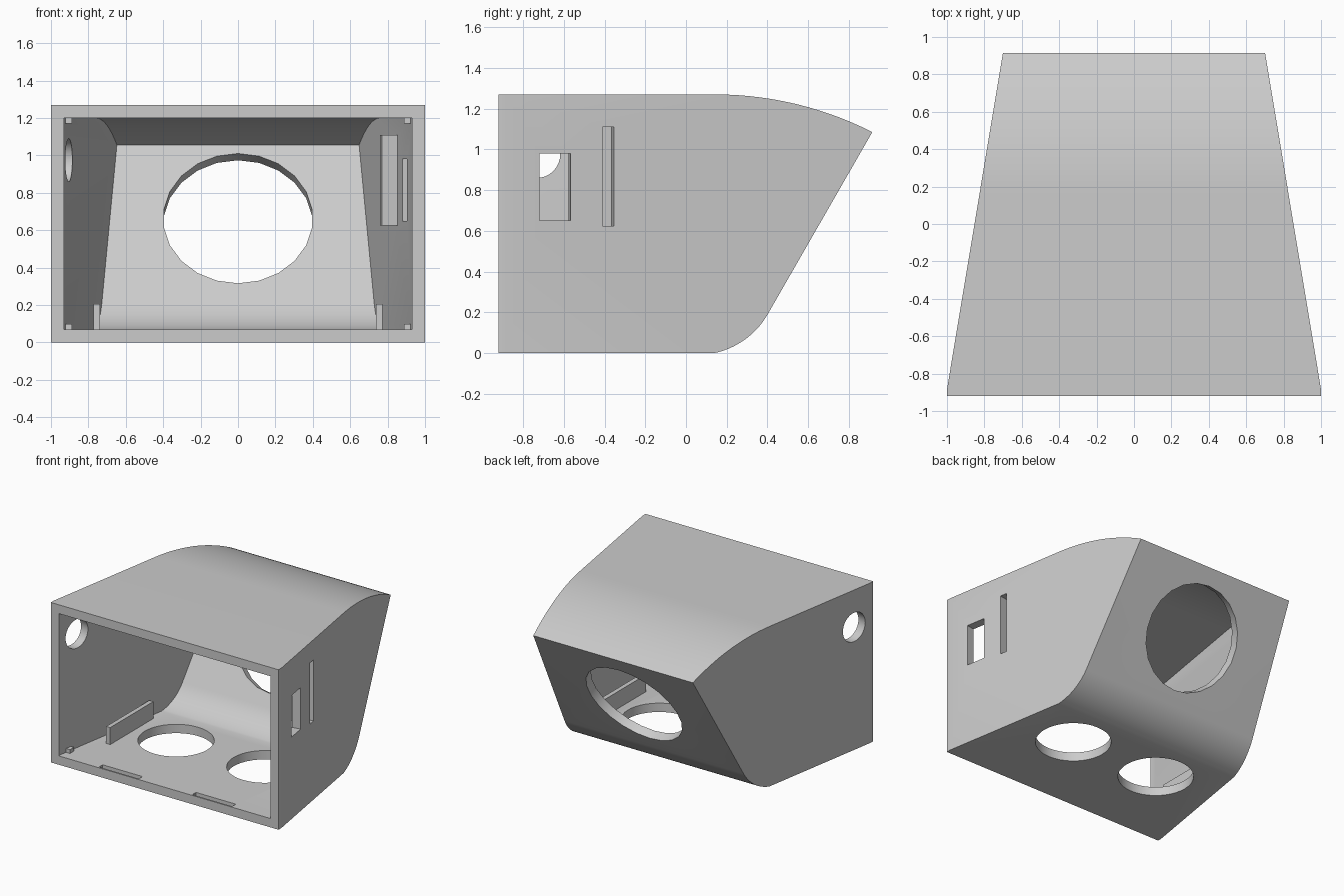
import bpy, bmesh
from math import cos, sin, radians, atan
from mathutils import Vector, Matrix

cube = bpy.data.objects.get("Cube")
if cube:
    bpy.data.objects.remove(cube, do_unlink=True)

WALL = 0.07
FRONT, BACK, KINK = -0.92, 0.92, -0.885
TAPER = 0.3 / (BACK - KINK)
TILT = atan(TAPER)

grey = bpy.data.materials.new("light grey plastic")
grey.use_nodes = True
grey.diffuse_color = (0.6, 0.6, 0.6, 1)
grey.node_tree.nodes["Principled BSDF"].inputs["Base Color"].default_value = (0.6, 0.6, 0.6, 1)


def half_width(y):
    return 1 - TAPER * max(0, y - KINK)


def finish(name, bm):
    bmesh.ops.recalc_face_normals(bm, faces=bm.faces[:])
    mesh = bpy.data.meshes.new(name)
    bm.to_mesh(mesh)
    bm.free()
    mesh.materials.append(grey)
    obj = bpy.data.objects.new(name, mesh)
    bpy.context.collection.objects.link(obj)
    return obj


def arc(y, z, radius, start, end, steps=14):
    angles = [radians(start + (end - start) * i / steps) for i in range(steps + 1)]
    return [(y + radius * cos(a), z + radius * sin(a)) for a in angles]


def tapered_prism(name, profile, inset):
    # Side profile across the width, then narrowed toward the back
    bm = bmesh.new()
    face = bm.faces.new([bm.verts.new((-1, y, z)) for y, z in profile])
    moved = bmesh.ops.extrude_face_region(bm, geom=[face])["geom"]
    for v in moved:
        if isinstance(v, bmesh.types.BMVert):
            v.co.x = 1
    bmesh.ops.bisect_plane(bm, geom=bm.verts[:] + bm.edges[:] + bm.faces[:],
                           plane_co=(0, KINK, 0), plane_no=(0, 1, 0))
    for v in bm.verts:
        v.co.x *= half_width(v.co.y) - inset
    return finish(name, bm)


def box(name, center, size, turn=0):
    bm = bmesh.new()
    bmesh.ops.create_cube(bm, size=1, matrix=Matrix.Translation(center)
                          @ Matrix.Rotation(turn, 4, 'Z') @ Matrix.Diagonal((*size, 1)))
    return finish(name, bm)


def wall_box(name, y, z, inner, outer, width, height):
    # Box square to the +x side wall, between two distances from its outer face
    normal = Vector((cos(TILT), sin(TILT), 0))
    center = Vector((half_width(y), y, z)) + normal * (inner + outer) / 2
    return box(name, center, (outer - inner, width, height), TILT)


def cylinder(name, center, axis, radius, depth, sides):
    bm = bmesh.new()
    turn = Vector(axis).to_track_quat('Z', 'Y').to_matrix().to_4x4()
    bmesh.ops.create_cone(bm, cap_ends=True, segments=sides, radius1=radius,
                          radius2=radius, depth=depth, matrix=Matrix.Translation(center) @ turn)
    return finish(name, bm)


# Outer shell and hollow
outer = [(FRONT, 0)] + arc(0.057, 0.388, 0.397, -78, -30) \
    + arc(0.14, -0.446, 1.716, 63.15, 90) + [(FRONT, 1.27)]
inner = [(-1, WALL)] + arc(0.057, 0.388, 0.326, -77.3, -30) \
    + arc(0.14, -0.446, 1.646, 65.8, 90) + [(-1, 1.2)]
shell = tapered_prism("housing_shell", outer, 0)
cutters = [tapered_prism("hollow_cutter", inner, WALL)]

# Round openings: back, side and floor
cutters.append(cylinder("back_hole_cutter", (0, 0.591, 0.663),
                        (0, cos(radians(30)), -0.5), 0.4, 0.36, 22))
cutters.append(cylinder("side_hole_cutter", (-half_width(-0.72), -0.72, 0.975),
                        (-cos(TILT), sin(TILT), 0), 0.115, 0.3, 32))
for side in (-1, 1):
    cutters.append(cylinder("floor_hole_cutter", (0.39 * side, -0.22, 0.03),
                            (0, 0, 1), 0.275, 0.3, 40))
    # Shallow catch slots in the floor behind the opening
    cutters.append(box("catch_slot_cutter", (0.41 * side, -0.885, 0.07), (0.35, 0.045, 0.06)))

# Rectangular openings in the +x wall
cutters.append(wall_box("window_cutter", -0.643, 0.815, -0.15, 0.1, 0.156, 0.33))
cutters.append(wall_box("slot_cutter", -0.382, 0.867, -0.1, 0.1, 0.056, 0.485))

for cutter in cutters:
    mod = shell.modifiers.new(cutter.name, 'BOOLEAN')
    mod.operation = 'DIFFERENCE'
    mod.solver = 'EXACT'
    mod.object = cutter
bpy.context.view_layer.objects.active = shell
shell.select_set(True)
for mod in list(shell.modifiers):
    bpy.ops.object.modifier_apply(modifier=mod.name)
for cutter in cutters:
    bpy.data.objects.remove(cutter, do_unlink=True)
bpy.ops.object.shade_smooth_by_angle(angle=radians(20))

# Bracket behind the side slot
wall_box("slot_bracket", -0.382, 0.867, -0.155, -0.068, 0.064, 0.485)

# Floor rails and corner pegs
for side, label in ((1, "left"), (-1, "right")):
    box(f"{label}_floor_rail", (0.755 * side, -0.28, 0.13), (0.035, 0.54, 0.15))
    for z, level in ((0.08, "lower"), (1.19, "upper")):
        box(f"{label}_{level}_corner_peg", (0.91 * side, -0.815, z), (0.045, 0.05, 0.04))
